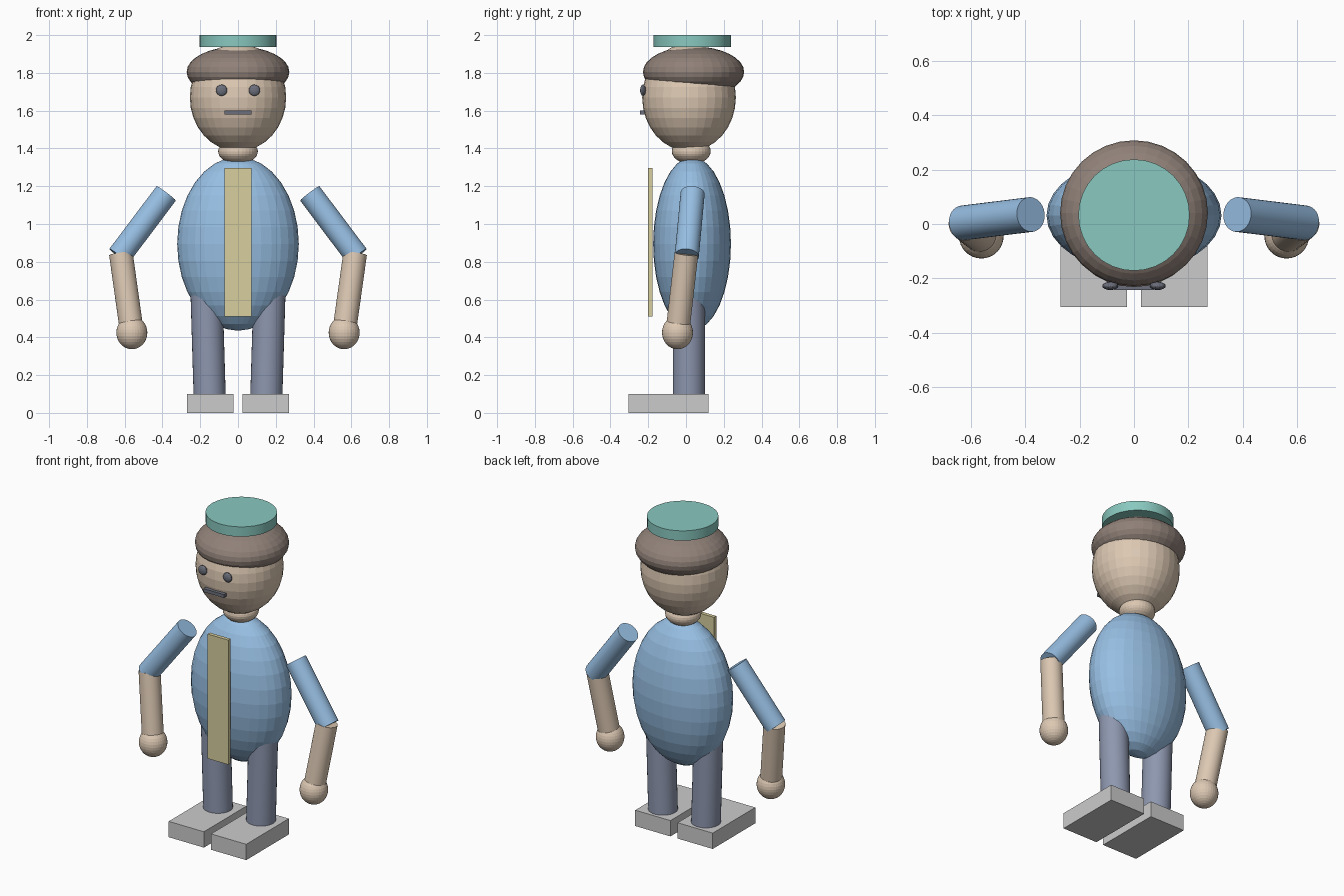
import bpy
from mathutils import Vector

if "Cube" in bpy.data.objects:
    bpy.data.objects.remove(bpy.data.objects["Cube"])


def material(name, rgb):
    m = bpy.data.materials.new(name)
    m.diffuse_color = (*rgb, 1)
    m.use_nodes = True
    m.node_tree.nodes["Principled BSDF"].inputs["Base Color"].default_value = m.diffuse_color
    return m


SKIN = material("skin", (0.72, 0.58, 0.45))
HAIR = material("hair", (0.28, 0.22, 0.19))
BLUE = material("shirt", (0.31, 0.52, 0.77))
NAVY = material("trousers", (0.27, 0.31, 0.43))
GREEN = material("hat", (0.25, 0.58, 0.52))
GOLD = material("tie", (0.68, 0.62, 0.34))
DARK = material("dark", (0.15, 0.16, 0.20))


def finish(name, mat):
    ob = bpy.context.object
    ob.name = name
    if mat:
        ob.data.materials.append(mat)
    return ob


def ellipsoid(name, centre, radii, mat, segments=32, rings=16):
    bpy.ops.mesh.primitive_uv_sphere_add(segments=segments, ring_count=rings, radius=1, location=centre)
    bpy.context.object.scale = radii
    return finish(name, mat)


def box(name, lo, hi, mat=None):
    lo, hi = Vector(lo), Vector(hi)
    bpy.ops.mesh.primitive_cube_add(size=1, location=(lo + hi) / 2)
    bpy.context.object.scale = hi - lo
    return finish(name, mat)


def rod(name, a, b, radius, mat):
    a, b = Vector(a), Vector(b)
    d = b - a
    bpy.ops.mesh.primitive_cylinder_add(vertices=32, radius=radius, depth=d.length, location=(a + b) / 2)
    bpy.context.object.rotation_euler = d.to_track_quat('Z', 'Y').to_euler()
    finish(name, mat)
    bpy.ops.object.shade_smooth_by_angle()


# Body and head
ellipsoid("torso", (0, 0.032, 0.895), (0.322, 0.206, 0.46), BLUE)
ellipsoid("neck", (0, 0.028, 1.385), (0.105, 0.103, 0.068), SKIN)
ellipsoid("head", (0, 0.016, 1.67), (0.255, 0.248, 0.285), SKIN)
ellipsoid("hair", (0, 0.04, 1.805), (0.272, 0.268, 0.135), HAIR)
rod("hat", (0, 0.033, 1.938), (0, 0.033, 2.0), 0.205, GREEN)

# Face and tie
box("mouth", (-0.072, -0.243, 1.58), (0.072, -0.219, 1.601), DARK)
box("tie", (-0.072, -0.2, 0.51), (0.072, -0.177, 1.297), GOLD)

# Paired parts
for side, s in (("right", -1), ("left", 1)):
    ellipsoid(side + "_eye", (s * 0.087, -0.228, 1.708), (0.03, 0.015, 0.03), DARK, 16, 8)
    rod(side + "_upper_arm", (s * 0.38, 0.035, 1.162), (s * 0.63, 0.004, 0.83), 0.064, BLUE)
    rod(side + "_forearm", (s * 0.62, 0.002, 0.843), (s * 0.562, -0.045, 0.43), 0.063, SKIN)
    ellipsoid(side + "_hand", (s * 0.562, -0.045, 0.425), (0.082, 0.082, 0.088), SKIN)
    rod(side + "_leg", (s * 0.15, 0.015, 0.09), (s * 0.167, 0.015, 0.65), 0.085, NAVY)
    x0, x1 = sorted((s * 0.025, s * 0.271))
    box(side + "_foot", (x0, -0.305, 0), (x1, 0.12, 0.1))
